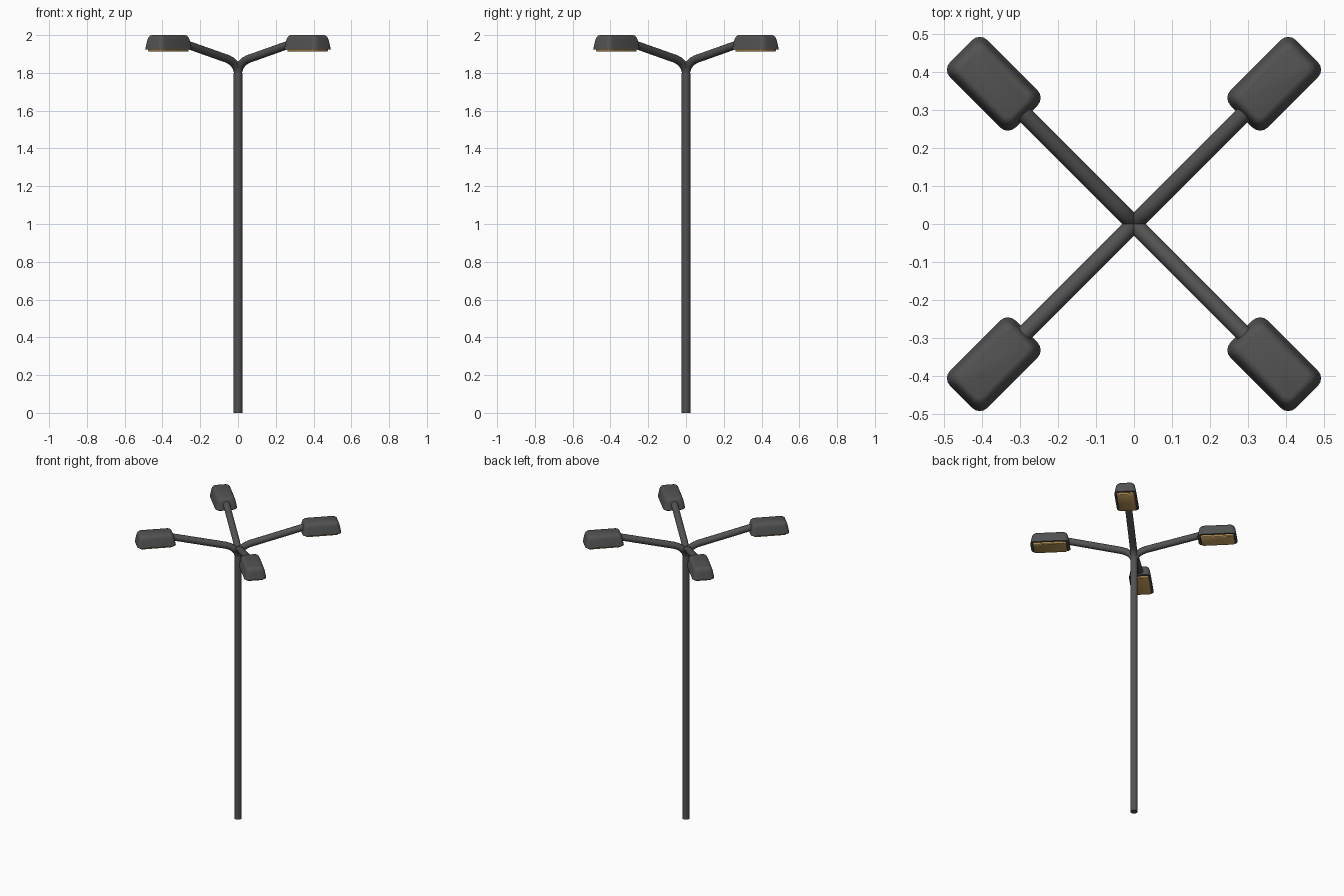
import bpy, bmesh, math
from mathutils import Vector

if "Cube" in bpy.data.objects:
    bpy.data.objects.remove(bpy.data.objects["Cube"])


def material(name, rgb):
    m = bpy.data.materials.new(name)
    m.diffuse_color = (*rgb, 1)
    m.use_nodes = True
    m.node_tree.nodes["Principled BSDF"].inputs["Base Color"].default_value = m.diffuse_color
    return m


METAL = material("dark_grey_metal", (0.085, 0.085, 0.085))
LENS = material("warm_amber_lens", (0.58, 0.36, 0.12))


def loft(name, rings, mat, sharp=40):
    """Skin a list of equal-sized point rings, capped at both ends."""
    bm = bmesh.new()
    loops = [[bm.verts.new(p) for p in ring] for ring in rings]
    n = len(loops[0])
    for a, b in zip(loops, loops[1:]):
        for i in range(n):
            j = (i + 1) % n
            bm.faces.new((a[i], a[j], b[j], b[i]))
    bm.faces.new(loops[0])
    bm.faces.new(loops[-1])
    bmesh.ops.recalc_face_normals(bm, faces=bm.faces)
    for f in bm.faces:
        f.smooth = True
    mesh = bpy.data.meshes.new(name)
    bm.to_mesh(mesh)
    bm.free()
    mesh.set_sharp_from_angle(angle=math.radians(sharp))
    mesh.materials.append(mat)
    return mesh


def place(name, mesh, angle=0.0):
    ob = bpy.data.objects.new(name, mesh)
    ob.rotation_euler.z = angle
    bpy.context.collection.objects.link(ob)


def tube_rings(path, r, sides=12):
    """Circles square to a path that lies in the XZ plane."""
    pts = [Vector((x, 0, z)) for x, z in path]
    rings = []
    for i, p in enumerate(pts):
        t = (pts[min(i + 1, len(pts) - 1)] - pts[max(i - 1, 0)]).normalized()
        side = Vector((0, 1, 0))
        up = side.cross(t)
        rings.append([p + r * (math.cos(a) * up + math.sin(a) * side)
                      for a in (2 * math.pi * k / sides for k in range(sides))])
    return rings


def rounded_rect(x0, x1, half_y, r, z, inset=0.0, steps=4):
    """Rounded rectangle outline at height z."""
    x0, x1, half_y = x0 + inset, x1 - inset, half_y - inset
    r = max(r - inset * 0.4, 0.004)
    corners = [(x1 - r, half_y - r), (x0 + r, half_y - r),
               (x0 + r, r - half_y), (x1 - r, r - half_y)]
    ring = []
    for q, (cx, cy) in enumerate(corners):
        for s in range(steps + 1):
            a = math.pi / 2 * (q + s / steps)
            ring.append(Vector((cx + r * math.cos(a), cy + r * math.sin(a), z)))
    return ring


# Upright pole
place("pole", loft("pole", tube_rings([(0, 0), (0, 1.80)], 0.023), METAL))

# Arm: leaves the pole upright, bends outward, then runs straight to the head
arm = loft("arm", tube_rings(
    [(0, 1.79), (0.002, 1.808), (0.010, 1.828), (0.026, 1.847),
     (0.048, 1.862), (0.075, 1.873), (0.43, 1.962)], 0.022), METAL)

# Lamp housing: tapered rounded box with a soft top edge
housing = loft("lamp_housing", [
    rounded_rect(0.399, 0.642, 0.069, 0.028, z, inset)
    for z, inset in [(1.925, 0), (1.975, 0.009), (1.989, 0.014),
                     (1.997, 0.021), (2.0, 0.029)]], METAL)

# Glowing lens plate under the housing
lens = loft("lamp_lens", [
    rounded_rect(0.417, 0.626, 0.056, 0.016, z, inset)
    for z, inset in [(1.912, 0.003), (1.915, 0), (1.926, 0)]], LENS)

# Four diagonal lamps
for k, corner in enumerate(("back_right", "back_left", "front_left", "front_right")):
    angle = math.radians(45 + 90 * k)
    place("arm_" + corner, arm, angle)
    place("lamp_housing_" + corner, housing, angle)
    place("lamp_lens_" + corner, lens, angle)
